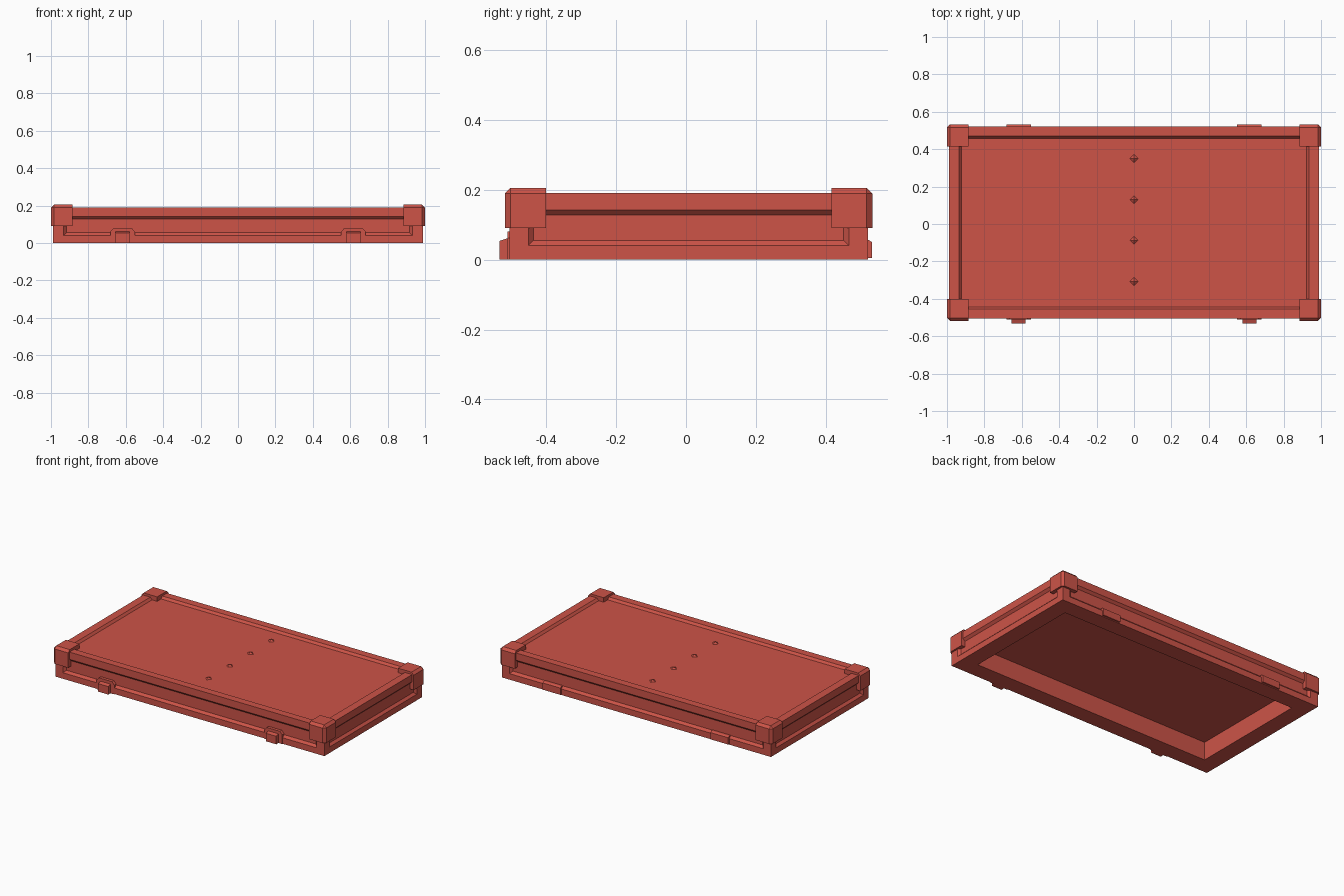
import bpy, bmesh
from mathutils import Vector

if "Cube" in bpy.data.objects:
    bpy.data.objects.remove(bpy.data.objects["Cube"])

CY = 0.0075                      # body centre in y
HX, HY, H = 0.988, 0.5125, 0.19  # body half sizes and height

red = bpy.data.materials.new("red_paint")
red.diffuse_color = (0.61, 0.088, 0.064, 1)
red.use_nodes = True
red.node_tree.nodes["Principled BSDF"].inputs["Base Color"].default_value = red.diffuse_color


def finish(name, bm):
    bmesh.ops.remove_doubles(bm, verts=bm.verts, dist=1e-5)
    bmesh.ops.recalc_face_normals(bm, faces=bm.faces)
    me = bpy.data.meshes.new(name)
    bm.to_mesh(me)
    bm.free()
    me.materials.append(red)
    ob = bpy.data.objects.new(name, me)
    bpy.context.collection.objects.link(ob)
    return ob


def rect(u0, u1, v0, v1):
    return [(u0, v0), (u1, v0), (u1, v1), (u0, v1)]


def recessed_side(bm, place, outer, opening, depth, slope):
    """One side of the body: a frame, a sloped lip and a sunken floor."""
    u0, u1, v0, v1 = opening
    rings = [(rect(*outer), 0), (rect(*opening), 0),
             (rect(u0 + slope, u1 - slope, v0 + slope, v1 - slope), depth)]
    loops = [[bm.verts.new(place(u, v, d)) for u, v in pts] for pts, d in rings]
    for a, b in zip(loops, loops[1:]):
        for i in range(4):
            j = (i + 1) % 4
            bm.faces.new((a[i], a[j], b[j], b[i]))
    bm.faces.new(loops[-1])


def prism(name, points, a, b, place):
    """Extrude a 2D outline between a and b."""
    bm = bmesh.new()
    n = len(points)
    la = [bm.verts.new(place(u, v, a)) for u, v in points]
    lb = [bm.verts.new(place(u, v, b)) for u, v in points]
    bm.faces.new(la)
    bm.faces.new(lb)
    for i in range(n):
        j = (i + 1) % n
        bm.faces.new((la[i], la[j], lb[j], lb[i]))
    return finish(name, bm)


# Main body: recessed panels on top and all sides, open hollow underneath
bm = bmesh.new()
for s in (-1, 1):
    recessed_side(bm, lambda u, v, d: (u, CY + s * (HY - d), v),
                  (-HX, HX, 0, H), (-0.932, 0.932, 0.04, 0.142), 0.015, 0.015)
    recessed_side(bm, lambda u, v, d: (s * (HX - d), CY + u, v),
                  (-HY, HY, 0, H), (-0.458, 0.458, 0.04, 0.142), 0.015, 0.015)
recessed_side(bm, lambda u, v, d: (u, CY + v, H - d),
              (-HX, HX, -HY, HY), (-0.935, 0.935, -0.4625, 0.4625), 0.015, 0.0125)
recessed_side(bm, lambda u, v, d: (u, CY + v, d),
              (-HX, HX, -HY, HY), (-0.878, 0.878, -0.4025, 0.4025), 0.12, 0)
finish("lid_body", bm)

# Corner guards with chamfered outer edges
for sx in (-1, 1):
    for sy in (-1, 1):
        bm = bmesh.new()
        bmesh.ops.create_cube(bm, size=1)
        lo, hi = Vector((0.885, 0.408, 0.09)), Vector((1.0, 0.525, 0.205))
        for v in bm.verts:
            v.co = Vector([lo[i] if v.co[i] < 0 else hi[i] for i in range(3)])
        outer = []
        for e in bm.edges:
            m = (e.verts[0].co + e.verts[1].co) / 2
            if sum(abs(m[i] - hi[i]) < 1e-5 for i in range(3)) == 2:
                outer.append(e)
        bmesh.ops.bevel(bm, geom=outer, offset=0.016, segments=1,
                        profile=0.5, affect='EDGES')
        for v in bm.verts:
            v.co = (v.co.x * sx, v.co.y * sy + CY, v.co.z)
        finish("corner_guard", bm)

for x in (-0.617, 0.617):
    # Front latch: backing plate and protruding catch
    prism("latch_plate", [(-0.065, 0), (0.065, 0), (0.065, 0.062), (0.048, 0.08),
                          (-0.048, 0.08), (-0.065, 0.062)], -0.485, -0.51,
          lambda u, v, d: (x + u, d, v))
    prism("latch_catch", [(-0.5, 0), (-0.533, 0), (-0.533, 0.053), (-0.5, 0.064)],
          x - 0.037, x + 0.037, lambda u, v, d: (d, u, v))
    # Rear hinge block
    prism("rear_hinge", [(0.5, 0.005), (0.531, 0.005), (0.531, 0.05), (0.52, 0.057),
                         (0.5, 0.057)],
          x - 0.065, x + 0.065, lambda u, v, d: (d, u, v))

# Row of small pyramid studs along the middle of the top panel
for y in (0.35, 0.13, -0.087, -0.307):
    bm = bmesh.new()
    bmesh.ops.create_cone(bm, cap_ends=True, segments=4, radius1=0.024,
                          radius2=0, depth=0.012)
    for v in bm.verts:
        v.co += Vector((0, y, 0.180))
    finish("top_stud", bm)
